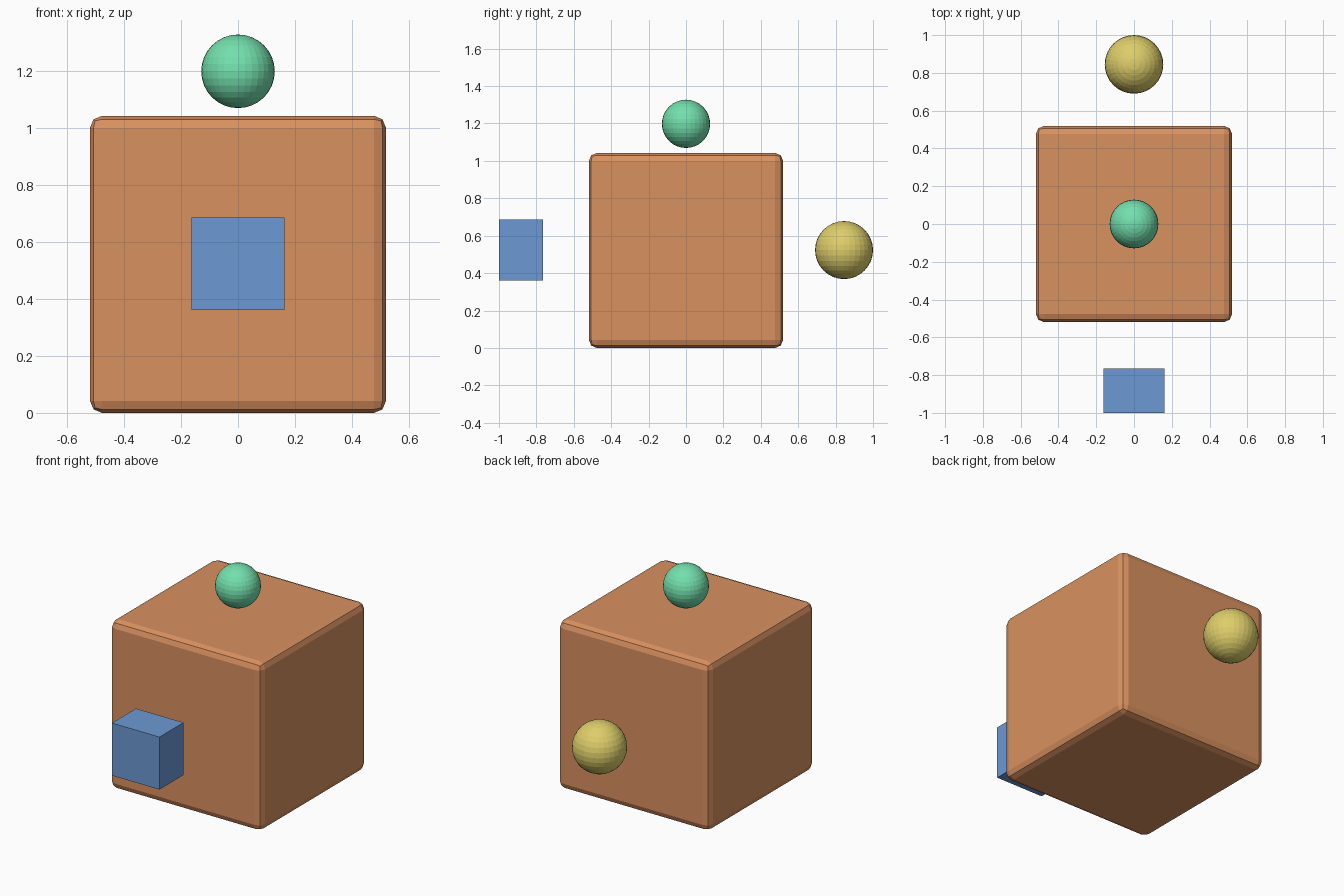
import bpy

if "Cube" in bpy.data.objects:
    bpy.data.objects.remove(bpy.data.objects["Cube"])


def srgb(r, g, b):
    def lin(c):
        c /= 255
        return c / 12.92 if c <= 0.04045 else ((c + 0.055) / 1.055) ** 2.4
    return (lin(r), lin(g), lin(b), 1)


def material(name, rgb):
    m = bpy.data.materials.new(name)
    m.diffuse_color = srgb(*rgb)
    m.use_nodes = True
    m.node_tree.nodes["Principled BSDF"].inputs["Base Color"].default_value = m.diffuse_color
    return m


def finish(name, mat):
    ob = bpy.context.object
    ob.name = name
    ob.data.materials.append(mat)
    return ob


def box(name, loc, size, mat):
    bpy.ops.mesh.primitive_cube_add(size=1, location=loc)
    ob = finish(name, mat)
    ob.scale = size
    bpy.ops.object.transform_apply(location=False, rotation=False, scale=True)
    return ob


def ball(name, loc, radius, mat):
    bpy.ops.mesh.primitive_uv_sphere_add(segments=32, ring_count=16, radius=radius, location=loc)
    return finish(name, mat)


orange = material("terracotta", (217, 145, 96))
blue = material("blue", (108, 153, 212))
green = material("mint_green", (115, 224, 173))
yellow = material("mustard_yellow", (222, 206, 106))

MID = 0.521  # height of the main block's centre

# Main block with narrow rounded edges
block = box("main_block", (0, 0, MID), (1.038, 1.038, 1.042), orange)
bevel = block.modifiers.new("rounded_edges", 'BEVEL')
bevel.width = 0.042
bevel.segments = 2

# Floating markers: box in front, balls behind and above
box("front_box", (0, -0.8825, MID + 0.002), (0.325, 0.235, 0.325), blue)
ball("back_ball", (0, 0.845, MID + 0.002), 0.155, yellow)
ball("top_ball", (0, 0, 1.198), 0.129, green)
